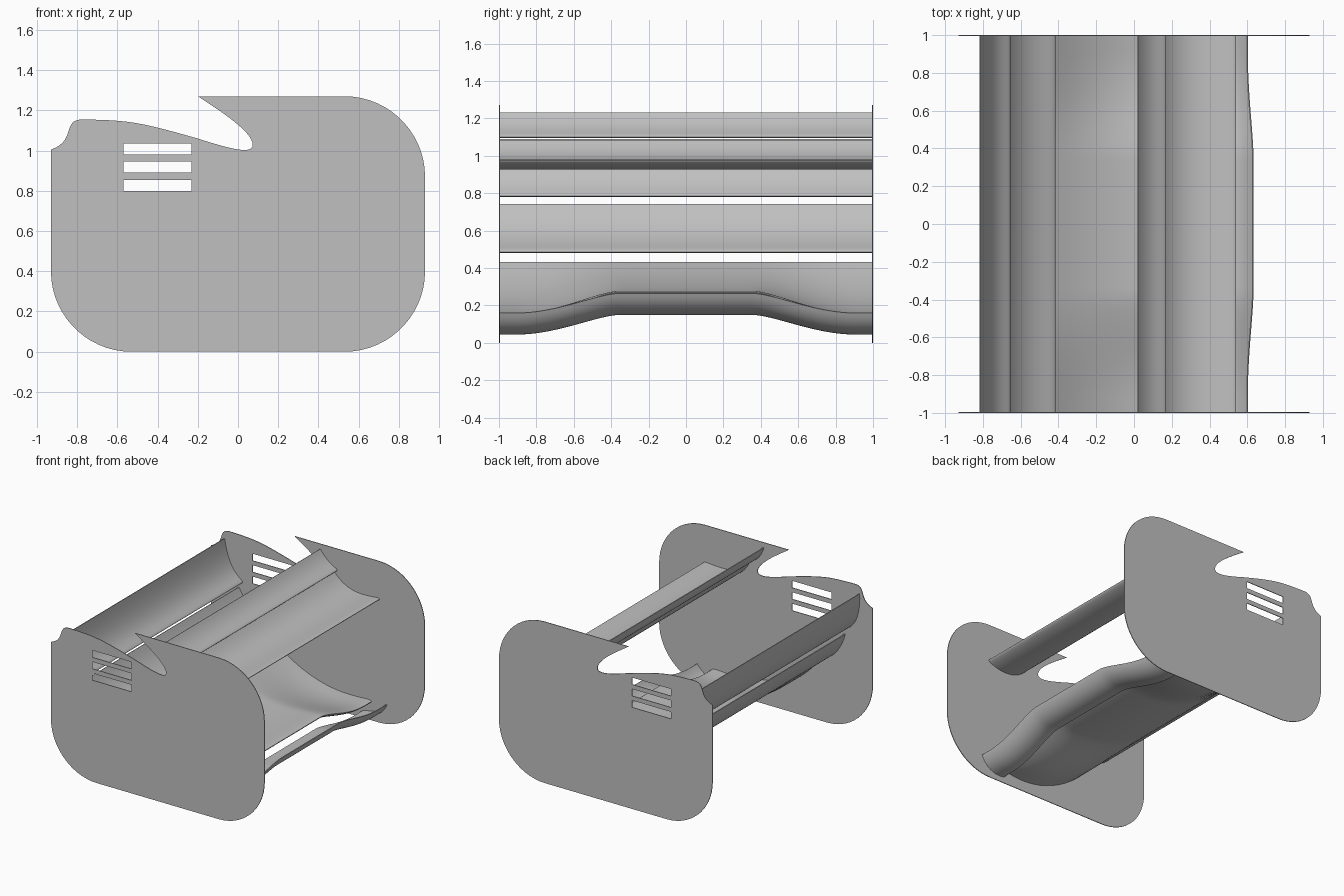
import bpy
import bmesh
import math
from mathutils import Vector
from mathutils.geometry import interpolate_bezier

cube = bpy.data.objects.get("Cube")
if cube:
    bpy.data.objects.remove(cube)

GREY = (0.53, 0.53, 0.53, 1)
grey = bpy.data.materials.new("plain_grey")
grey.use_nodes = True
grey.diffuse_color = GREY
shader = next(n for n in grey.node_tree.nodes if n.type == "BSDF_PRINCIPLED")
shader.inputs["Base Color"].default_value = GREY


def arch(y):
    """Raised centre section that eases down towards both ends."""
    t = min(max((abs(y) - 0.36) / 0.55, 0), 1) ** 0.8
    return 1 - t * t * (3 - 2 * t)


def finish(obj):
    bpy.ops.object.select_all(action="DESELECT")
    obj.select_set(True)
    bpy.context.view_layer.objects.active = obj


def blade(name, nose, control, tail, thick, rise=0.0, sweep=0.0, even=False, steps=20):
    """Curved aerofoil spanning between the end plates."""
    nose, control, tail = Vector(nose), Vector(control), Vector(tail)
    upper, lower = [], []
    for i in range(steps + 1):
        s = (i / steps) ** 1.6
        p = nose * (1 - s) ** 2 + control * 2 * s * (1 - s) + tail * s * s
        d = ((control - nose) * (1 - s) + (tail - control) * s).normalized()
        half = thick * 1.3 * math.sqrt(s) * (1 - s) + 0.003 * s
        n = Vector((-d.y, d.x)) * half
        upper.append((p + n, s))
        lower.append((p - n, s))
    ring = upper + lower[:0:-1]

    count = 64 if rise else 1
    bm = bmesh.new()
    rows = []
    for j in range(count + 1):
        y = -0.995 + 1.99 * j / count
        lift = arch(y) if rise else 0
        row = []
        for p, s in ring:
            w = lift * (1 if even else 1 - s * s)
            row.append(bm.verts.new((p.x + sweep * w, y, p.y + rise * w)))
        rows.append(row)
    size = len(ring)
    for a, b in zip(rows, rows[1:]):
        for k in range(size):
            m = (k + 1) % size
            bm.faces.new((a[k], a[m], b[m], b[k]))
    bm.faces.new(rows[0])
    bm.faces.new(rows[-1])
    bmesh.ops.recalc_face_normals(bm, faces=bm.faces)
    mesh = bpy.data.meshes.new(name)
    bm.to_mesh(mesh)
    bm.free()
    mesh.materials.append(grey)
    obj = bpy.data.objects.new(name, mesh)
    bpy.context.collection.objects.link(obj)
    finish(obj)
    bpy.ops.object.shade_smooth_by_angle(angle=math.radians(40))


def bezier(a, b, c, d, n=16):
    pts = [Vector((*p, 0)) for p in (a, b, c, d)]
    return interpolate_bezier(*pts, n)


def corner(a, k, b):
    """Quarter-round from a to b around the square corner k."""
    a, k, b = Vector(a), Vector(k), Vector(b)
    return bezier(a, a.lerp(k, 0.55), b.lerp(k, 0.55), b)


# End plate outline, anticlockwise from the lower corner
outline = corner((-0.93, 0.4), (-0.93, 0), (-0.53, 0))
outline += corner((0.53, 0), (0.93, 0), (0.93, 0.4))
outline += corner((0.93, 0.87), (0.93, 1.27), (0.53, 1.27))
outline += bezier((-0.2, 1.27), (-0.06, 1.18), (0.07, 1.09), (0.073, 1.03))
outline += bezier((0.073, 1.03), (0.075, 0.98), (-0.03, 1.005), (-0.2, 1.06))[1:]
outline += bezier((-0.2, 1.06), (-0.5, 1.145), (-0.54, 1.15), (-0.77, 1.155))[1:]
outline += bezier((-0.77, 1.155), (-0.88, 1.155), (-0.8, 1.05), (-0.93, 1.005))[1:]

slots = []
for z in (0.80, 0.89, 0.98):
    slots.append([(-0.57, z), (-0.23, z), (-0.23, z + 0.055), (-0.57, z + 0.055)])

# End plates with three slots each
for name, y in (("front_end_plate", -0.997), ("back_end_plate", 0.997)):
    curve = bpy.data.curves.new(name, "CURVE")
    curve.dimensions = "2D"
    curve.fill_mode = "BOTH"
    curve.extrude = 0.003
    for loop in [outline] + slots:
        spline = curve.splines.new("POLY")
        spline.points.add(len(loop) - 1)
        for point, p in zip(spline.points, loop):
            point.co = (p[0], p[1], 0, 1)
        spline.use_cyclic_u = True
    curve.materials.append(grey)
    plate = bpy.data.objects.new(name, curve)
    plate.location.y = y
    plate.rotation_euler.x = math.pi / 2
    bpy.context.collection.objects.link(plate)
    finish(plate)
    bpy.ops.object.convert(target="MESH")
    bpy.ops.object.shade_flat()

# Upper pair of blades
blade("upper_flap", (0.17, 1.10), (0.07, 1.12), (0.02, 1.23), 0.03)
blade("upper_main_blade", (0.54, 0.975), (0.27, 0.89), (0.145, 1.08), 0.045)

# Cascade of tall blades
blade("tall_flap", (-0.655, 0.785), (-0.80, 0.83), (-0.815, 1.09), 0.04)
blade("middle_flap", (-0.415, 0.485), (-0.61, 0.53), (-0.69, 0.74), 0.04)

# Lower main blade and leading slat, both arched in the centre
blade("lower_main_blade", (0.47, 0.15), (0.0, 0.02), (-0.43, 0.43), 0.07, rise=0.12)
blade("leading_slat", (0.39, 0.055), (0.54, 0.045), (0.60, 0.16), 0.025,
      rise=0.105, sweep=0.03, even=True)
